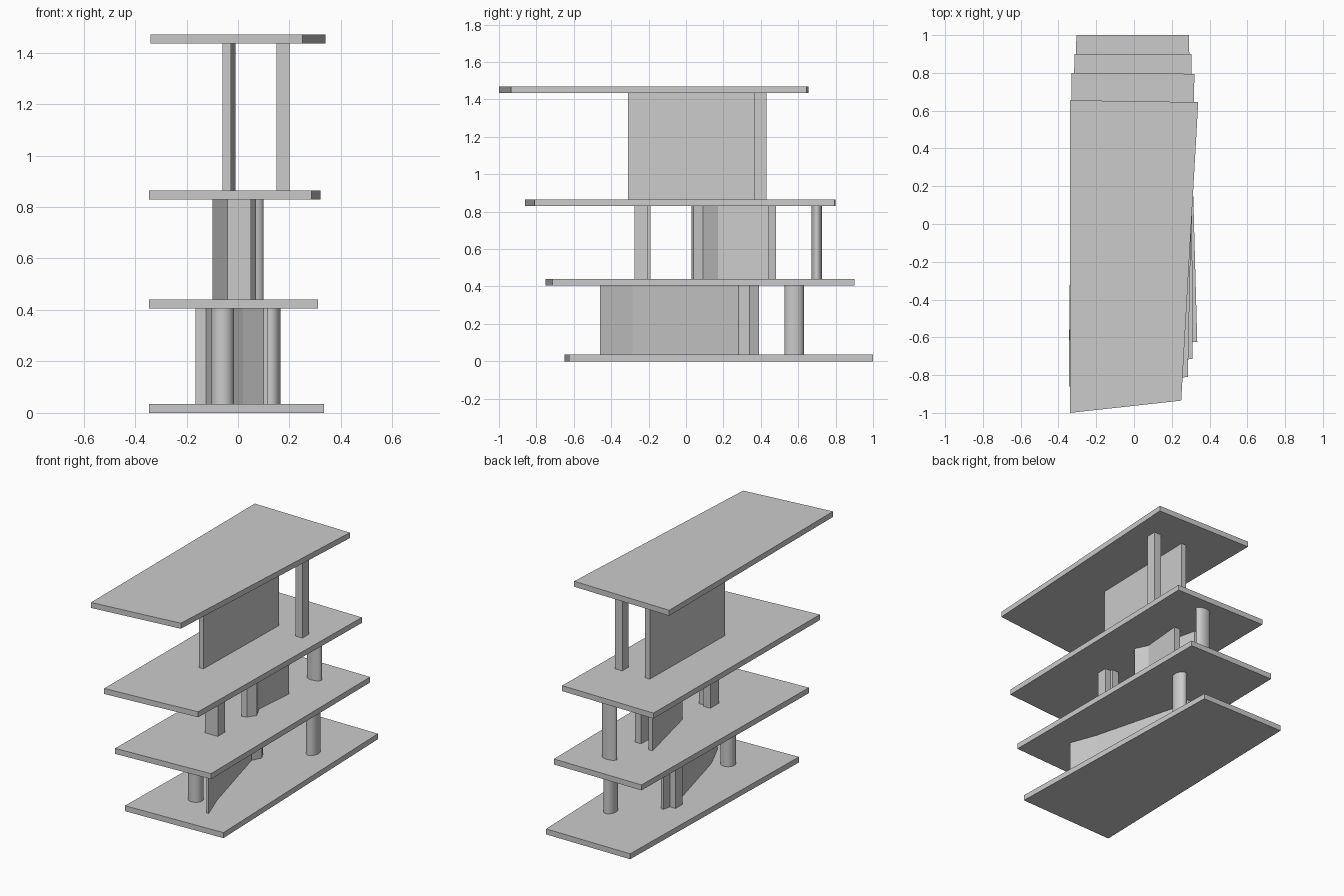
import bpy
import bmesh
import math

cube = bpy.data.objects.get("Cube")
if cube:
    bpy.data.objects.remove(cube, do_unlink=True)

grey = bpy.data.materials.new("plain_grey")
grey.use_nodes = True
grey.diffuse_color = (0.6, 0.6, 0.6, 1)
grey.node_tree.nodes["Principled BSDF"].inputs["Base Color"].default_value = (0.6, 0.6, 0.6, 1)


def prism(name, outline, bottom, top, smooth=False):
    """Extrude a plan outline between two heights."""
    bm = bmesh.new()
    base = bm.faces.new([bm.verts.new((x, y, bottom)) for x, y in outline])
    grown = bmesh.ops.extrude_face_region(bm, geom=[base])["geom"]
    verts = [v for v in grown if isinstance(v, bmesh.types.BMVert)]
    bmesh.ops.translate(bm, verts=verts, vec=(0, 0, top - bottom))
    bmesh.ops.recalc_face_normals(bm, faces=bm.faces)
    mesh = bpy.data.meshes.new(name)
    bm.to_mesh(mesh)
    bm.free()
    mesh.materials.append(grey)
    obj = bpy.data.objects.new(name, mesh)
    bpy.context.collection.objects.link(obj)
    if smooth:
        bpy.ops.object.select_all(action="DESELECT")
        obj.select_set(True)
        bpy.context.view_layer.objects.active = obj
        bpy.ops.object.shade_smooth_by_angle(angle=math.radians(40))
    return obj


def column(name, cx, cy, rx, ry, bottom, top, sides=40):
    """Round or oval column."""
    angles = [math.tau * i / sides for i in range(sides)]
    outline = [(cx + rx * math.cos(a), cy + ry * math.sin(a)) for a in angles]
    return prism(name, outline, bottom, top, smooth=True)


# Floor heights, each slab being of equal thickness
thick = 0.035
ground, first, second, roof = 0.0, 0.405, 0.83, 1.435

# Slabs, each slid further forward than the one below
slabs = {
    "ground_slab": (ground, [(-0.345, -0.65), (0.335, -0.625), (0.29, 1.0), (-0.305, 1.0)]),
    "first_slab": (first, [(-0.345, -0.75), (0.31, -0.715), (0.305, 0.9), (-0.315, 0.9)]),
    "second_slab": (second, [(-0.345, -0.86), (0.285, -0.81), (0.32, 0.795), (-0.33, 0.8)]),
    "roof_slab": (roof, [(-0.34, -1.0), (0.25, -0.935), (0.34, 0.645), (-0.34, 0.655)]),
}
for name, (z, outline) in slabs.items():
    prism(name, outline, z, z + thick)

# Lowest storey: bent wall with a side pier, and two columns
low = (ground + thick, first)
prism("lower_wall", [(0.1, -0.46), (0.115, -0.46), (0.05, -0.285), (-0.1, 0.28),
                     (-0.07, 0.34), (-0.095, 0.39), (-0.115, 0.39), (-0.125, 0.34),
                     (-0.165, 0.34), (-0.165, 0.27), (-0.125, 0.27), (0.02, -0.285)], *low)
column("lower_front_column", -0.06, -0.34, 0.045, 0.045, *low)
column("lower_back_column", 0.128, 0.578, 0.037, 0.052, *low)

# Middle storey: forked wall, notched pier and oval column
middle = (first + thick, second)
prism("middle_wall", [(0.005, 0.03), (0.035, 0.04), (0.07, 0.09), (0.03, 0.17),
                      (0.053, 0.44), (0.01, 0.44), (0.0, 0.17),
                      (-0.07, 0.48), (-0.1, 0.48)], *middle)
prism("middle_pier", [(-0.04, -0.275), (0.05, -0.275), (0.05, -0.205),
                      (0.01, -0.205), (0.01, -0.19), (-0.04, -0.19)], *middle)
column("middle_column", 0.05, 0.7, 0.05, 0.028, *middle)

# Upper storey: straight wall and square post
upper = (second + thick, roof)
prism("upper_wall", [(-0.06, -0.31), (-0.028, -0.31), (-0.01, 0.43), (-0.045, 0.43)], *upper)
prism("upper_post", [(0.15, 0.365), (0.2, 0.365), (0.2, 0.43), (0.15, 0.43)], *upper)
